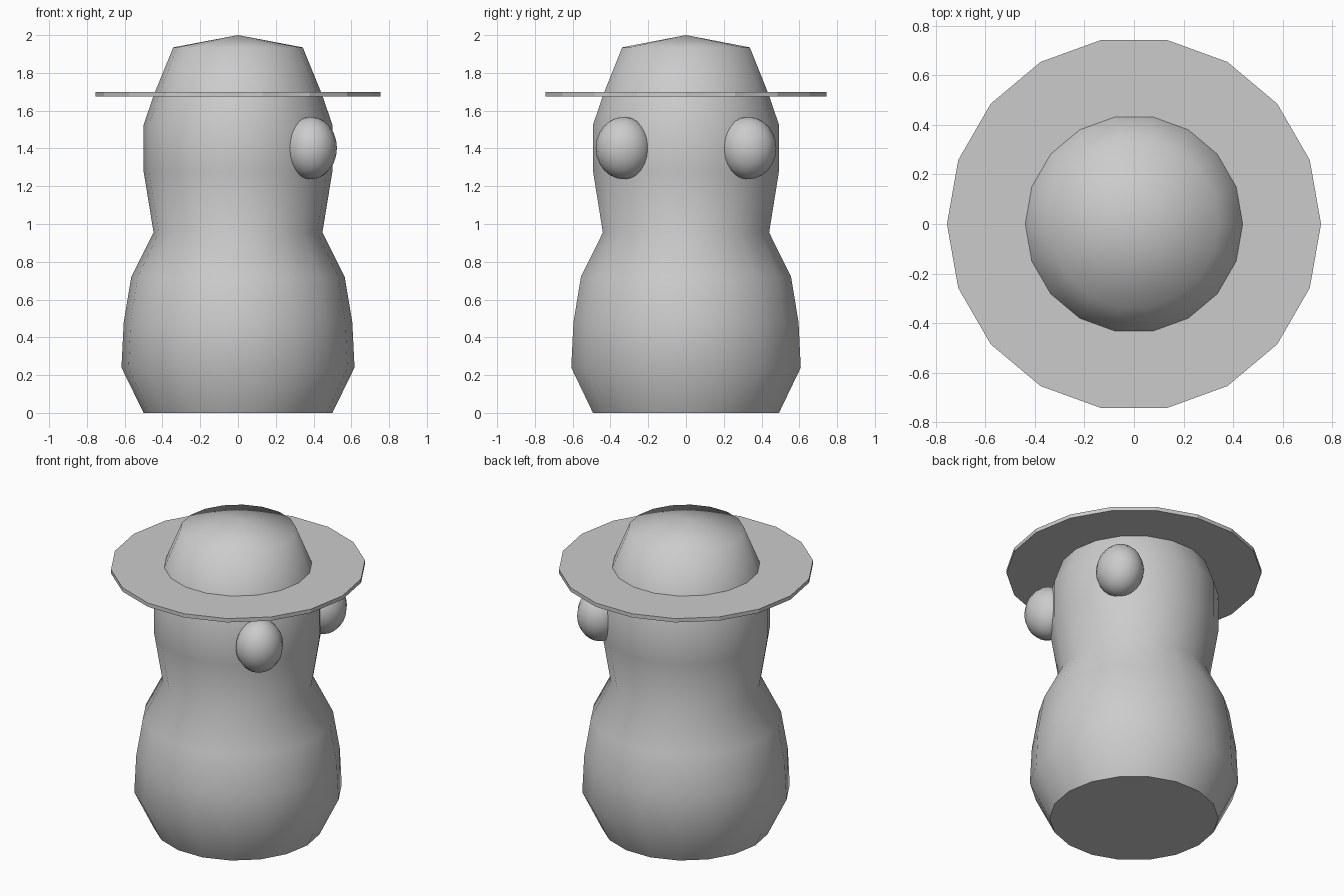
import bpy, bmesh, math
from mathutils import Vector

if "Cube" in bpy.data.objects:
    bpy.data.objects.remove(bpy.data.objects["Cube"])

SIDES = 18


def lathe(name, profile, smooth):
    """Spin an (r, z) profile around the z axis."""
    bm = bmesh.new()
    verts = [bm.verts.new((r, 0, z)) for r, z in profile]
    edges = [bm.edges.new(pair) for pair in zip(verts, verts[1:])]
    bmesh.ops.spin(bm, geom=verts + edges, cent=(0, 0, 0), axis=(0, 0, 1),
                   angle=math.tau, steps=SIDES, use_duplicate=False)
    bmesh.ops.remove_doubles(bm, verts=bm.verts, dist=1e-4)
    bmesh.ops.recalc_face_normals(bm, faces=bm.faces)
    mesh = bpy.data.meshes.new(name)
    bm.to_mesh(mesh)
    bm.free()
    obj = bpy.data.objects.new(name, mesh)
    bpy.context.collection.objects.link(obj)
    if smooth:
        smooth_shade(obj)
    return obj


def smooth_shade(obj):
    bpy.ops.object.select_all(action='DESELECT')
    obj.select_set(True)
    bpy.context.view_layer.objects.active = obj
    bpy.ops.object.shade_smooth_by_angle(angle=math.radians(60))


# Body, head and hat crown in one turned shape
lathe("body", [(0, 0), (0.5, 0), (0.617, 0.24), (0.605, 0.48), (0.565, 0.72),
               (0.447, 0.955), (0.5, 1.28), (0.5, 1.525), (0.443, 1.69),
               (0.343, 1.935), (0, 2.0)], True)

# Thin flat hat brim
lathe("hat_brim", [(0, 1.675), (0.755, 1.675), (0.755, 1.70), (0, 1.70)], False)

# Pair of bulging eyes on the +x side
for side, label in ((-1, "right"), (1, "left")):
    bpy.ops.mesh.primitive_uv_sphere_add(segments=16, ring_count=12, radius=1,
                                         location=(0.386, side * 0.33, 1.402))
    eye = bpy.context.object
    eye.name = "eye_" + label
    eye.scale = (0.138, 0.148, 0.165)
    smooth_shade(eye)
